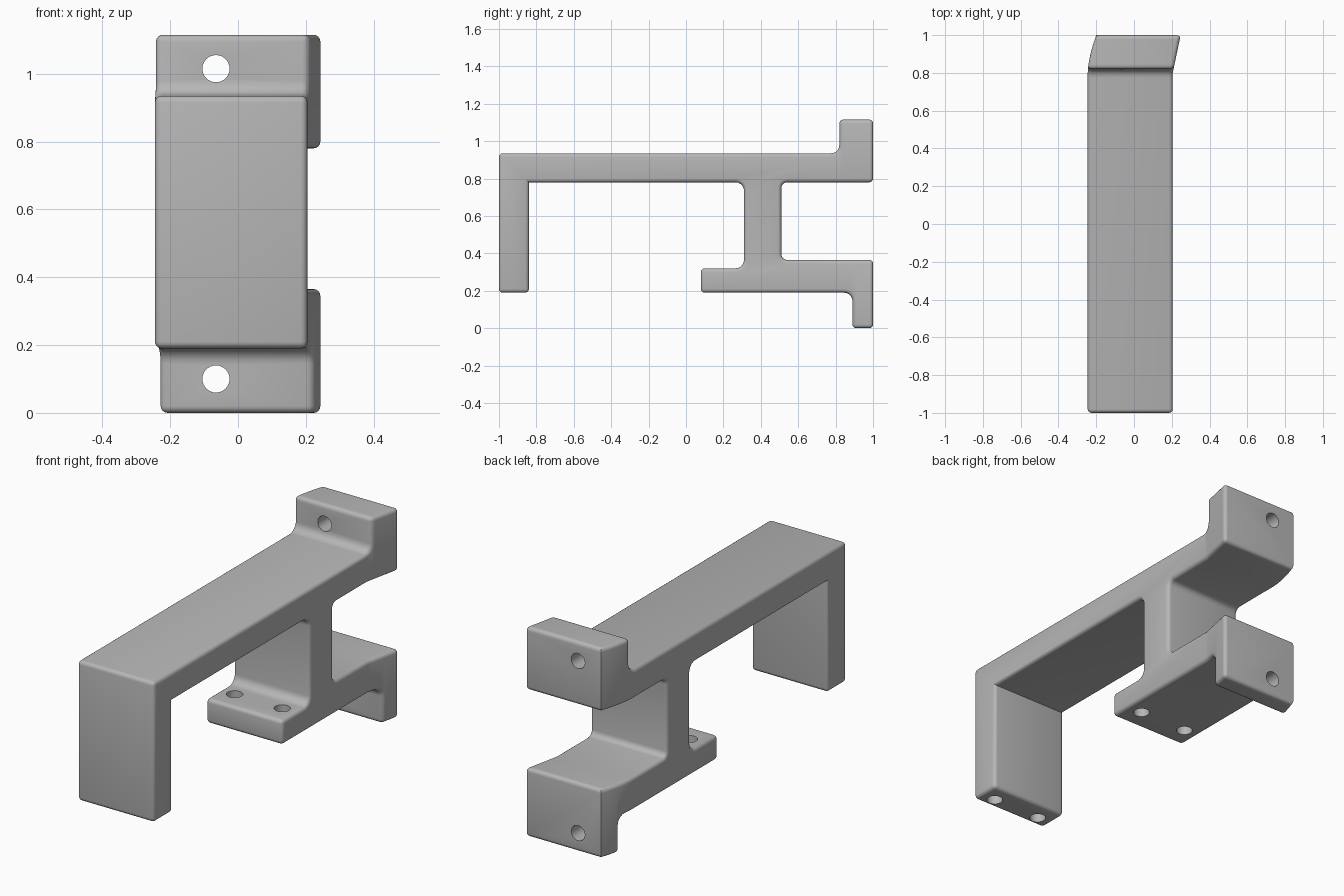
import bpy, bmesh, math
from mathutils import Vector, Matrix

cube = bpy.data.objects.get("Cube")
if cube:
    bpy.data.objects.remove(cube, do_unlink=True)

LEFT, RIGHT = -0.245, 0.205

# Material
grey = bpy.data.materials.new("light grey")
grey.use_nodes = True
colour = (0.47, 0.47, 0.47, 1)
grey.diffuse_color = colour
grey.node_tree.nodes["Principled BSDF"].inputs["Base Color"].default_value = colour

# Side profile (y, z): front leg, long arm, post, lower plate and two back flanges
profile = [(-1, 0.19), (-0.84, 0.19), (-0.84, 0.78), (0.31, 0.78), (0.31, 0.32),
           (0.08, 0.32), (0.08, 0.19), (0.89, 0.19), (0.89, 0), (1, 0),
           (1, 0.365), (0.51, 0.365), (0.51, 0.78), (1, 0.78), (1, 1.115),
           (0.82, 1.115), (0.82, 0.935), (-1, 0.935)]

bm = bmesh.new()
face = bm.faces.new([bm.verts.new((LEFT, y, z)) for y, z in profile])
ext = bmesh.ops.extrude_face_region(bm, geom=[face])
bmesh.ops.translate(bm, vec=(RIGHT - LEFT, 0, 0),
                    verts=[g for g in ext["geom"] if isinstance(g, bmesh.types.BMVert)])
bmesh.ops.recalc_face_normals(bm, faces=bm.faces)


def runs_along_x(e):
    d = e.verts[0].co - e.verts[1].co
    return abs(d.x) > 0.1


def middle(e):
    return (e.verts[0].co + e.verts[1].co) / 2


def bevel(edges, size, segments):
    bmesh.ops.bevel(bm, geom=edges, offset=size, segments=segments, profile=0.5,
                    affect="EDGES", clamp_overlap=True)


# Inner fillets, leaving the corner behind the front leg sharp
def inner(wide):
    return [e for e in bm.edges if runs_along_x(e) and not e.is_convex
            and e.calc_face_angle(0) > 1 and middle(e).y > 0
            and (abs(middle(e).y - 0.51) > 0.01) == wide]


bevel(inner(True), 0.045, 5)
bevel(inner(False), 0.03, 4)

# Rounded outer edges, leaving the right rear upright edges sharp
outer = [e for e in bm.edges if e.is_convex and e.calc_face_angle(0) > 1
         and not (middle(e).x < LEFT + 0.01 and middle(e).y > 0.99)]
bevel(outer, 0.02, 4)

# Sideways sweep of the back flanges
for i in range(8):
    bmesh.ops.bisect_plane(bm, geom=bm.verts[:] + bm.edges[:] + bm.faces[:],
                           plane_co=(0, 0.8 + 0.025 * i, 0), plane_no=(0, 1, 0))
for v in bm.verts:
    t = max(0, (v.co.y - 0.8) / 0.2)
    side = (v.co.x - LEFT) / (RIGHT - LEFT)
    v.co.x += (1 - side) * 0.045 * t ** 1.6 + side * 0.042 * t

mesh = bpy.data.meshes.new("bracket")
bm.to_mesh(mesh)
bm.free()
mesh.materials.append(grey)
bracket = bpy.data.objects.new("bracket", mesh)
bpy.context.collection.objects.link(bracket)


# Screw holes
def hole(centre, length, axis):
    cut = bmesh.new()
    turn = Matrix.Rotation(math.pi / 2, 4, "X") if axis == "Y" else Matrix()
    bmesh.ops.create_cone(cut, cap_ends=True, segments=32, radius1=0.04, radius2=0.04,
                          depth=length, matrix=Matrix.Translation(Vector(centre)) @ turn)
    data = bpy.data.meshes.new("hole_cutter")
    cut.to_mesh(data)
    cut.free()
    data.materials.append(grey)
    cutter = bpy.data.objects.new("hole_cutter", data)
    cutter.hide_render = True
    bpy.context.collection.objects.link(cutter)
    mod = bracket.modifiers.new("hole", "BOOLEAN")
    mod.operation, mod.solver, mod.object = "DIFFERENCE", "EXACT", cutter
    bpy.ops.object.modifier_apply(modifier=mod.name)
    bpy.data.objects.remove(cutter, do_unlink=True)


bpy.ops.object.select_all(action="DESELECT")
bpy.context.view_layer.objects.active = bracket
bracket.select_set(True)
for z in (0.1, 1.015):
    hole((-0.065, 0.93, z), 0.4, "Y")
for x in (-0.16, 0.12):
    hole((x, 0.2, 0.25), 0.3, "Z")
    hole((x, -0.94, 0.2), 0.4, "Z")

bpy.ops.object.shade_smooth_by_angle(angle=math.radians(35))
